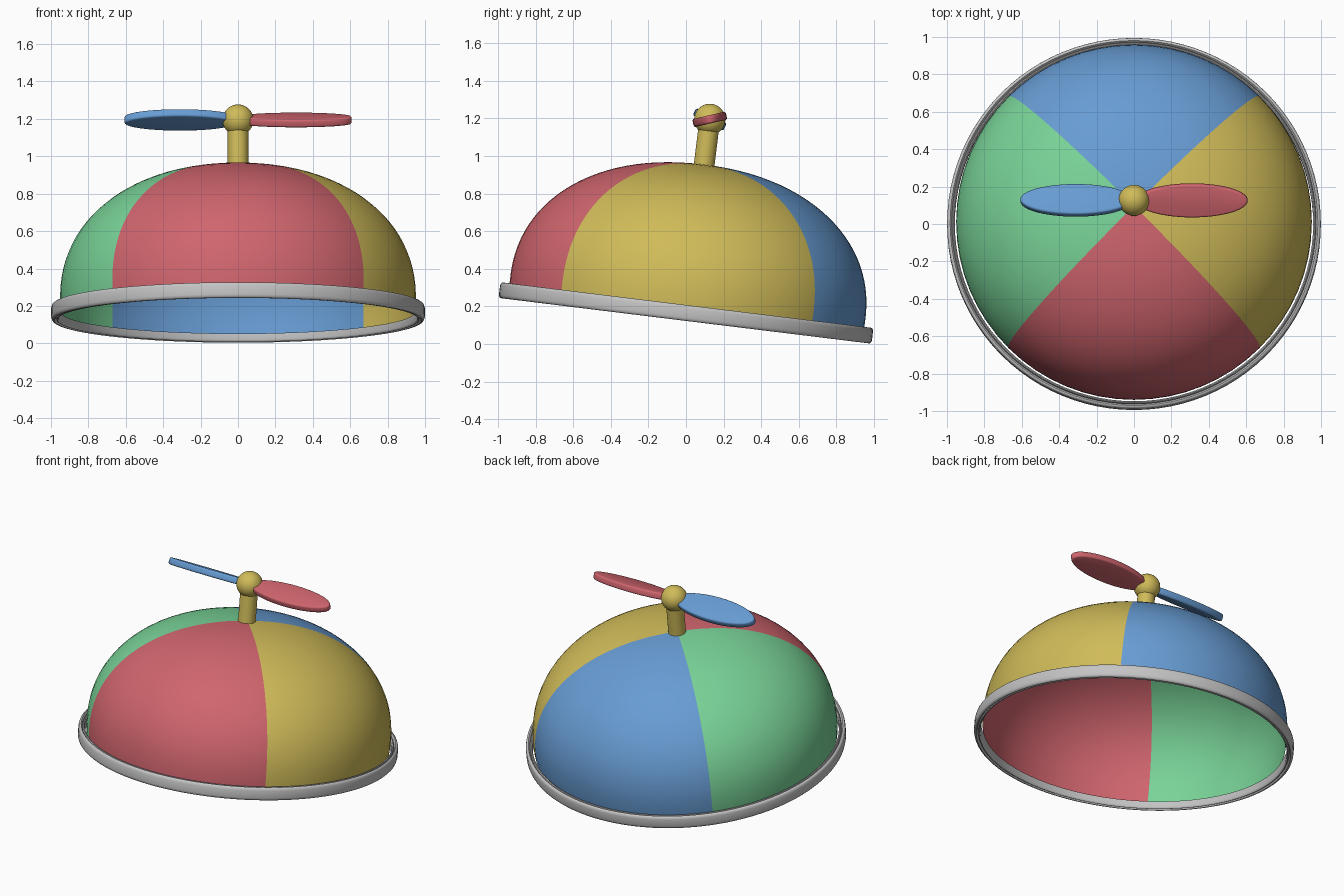
import bpy, bmesh, math
from mathutils import Matrix

cube = bpy.data.objects.get("Cube")
if cube:
    bpy.data.objects.remove(cube, do_unlink=True)


def material(name, rgb):
    m = bpy.data.materials.new(name)
    m.use_nodes = True
    color = (*rgb, 1)
    m.diffuse_color = color
    m.node_tree.nodes["Principled BSDF"].inputs["Base Color"].default_value = color
    return m


RED = material("red", (0.63, 0.13, 0.155))
BLUE = material("blue", (0.135, 0.33, 0.65))
GREEN = material("green", (0.19, 0.65, 0.31))
YELLOW = material("yellow", (0.63, 0.5, 0.1))
GREY = material("grey", (0.55, 0.55, 0.55))

# The whole cap leans back around the centre of its rim
TILT = Matrix.Translation((0, 0, 0.165)) @ Matrix.Rotation(math.radians(-7), 4, "X")
DOME_R, DOME_TOP, BELLY_Z, HUB_Z = 0.951, 0.795, 0.08, 1.037


def finish(name, bm, mats, local=Matrix()):
    bmesh.ops.transform(bm, matrix=TILT @ local, verts=bm.verts)
    mesh = bpy.data.meshes.new(name)
    bm.to_mesh(mesh)
    bm.free()
    for m in mats:
        mesh.materials.append(m)
    ob = bpy.data.objects.new(name, mesh)
    bpy.context.collection.objects.link(ob)
    bpy.ops.object.select_all(action="DESELECT")
    ob.select_set(True)
    bpy.context.view_layer.objects.active = ob
    bpy.ops.object.shade_smooth_by_angle(angle=math.radians(40))


def lathe(profile, closed=False, steps=64):
    """Spin (radius, height) points around z."""
    bm = bmesh.new()
    vs = [bm.verts.new((r, 0, z)) for r, z in profile]
    edges = [bm.edges.new(p) for p in zip(vs, vs[1:])]
    if closed:
        edges.append(bm.edges.new((vs[-1], vs[0])))
    bmesh.ops.spin(bm, geom=vs + edges, cent=(0, 0, 0), axis=(0, 0, 1),
                   angle=math.tau, steps=steps)
    bmesh.ops.remove_doubles(bm, verts=bm.verts, dist=1e-5)
    bmesh.ops.recalc_face_normals(bm, faces=bm.faces)
    return bm


def power(v, p):
    return math.copysign(abs(v) ** p, v)


# Dome: open, full-cheeked shell with four coloured quarters, widest just above the rim
arc = [-0.095 + i / 28 * (math.pi / 2 + 0.095) for i in range(29)]
bm = lathe([(DOME_R * power(math.cos(a), 0.93),
             BELLY_Z + (DOME_TOP - BELLY_Z) * power(math.sin(a), 0.93)) for a in arc])
for f in bm.faces:
    c = f.calc_center_median()
    f.material_index = int((math.atan2(c.y, c.x) + math.pi / 4) % math.tau // (math.pi / 2))
    if f.normal.dot(c) < 0:
        f.normal_flip()
finish("dome", bm, [YELLOW, BLUE, GREEN, RED])

# Rim: tall band with a groove along its top and bottom edges
half = [(0.958, 0.028), (0.960, 0.036), (0.965, 0.040), (0.970, 0.038), (0.974, 0.028),
        (0.978, 0.038), (0.983, 0.042), (0.990, 0.041), (0.996, 0.035), (0.999, 0.024)]
finish("rim", lathe(half + [(r, -z) for r, z in reversed(half)], closed=True, steps=96), [GREY])

# Stem and round hub
bm = bmesh.new()
bmesh.ops.create_cone(bm, cap_ends=True, segments=32, radius1=0.055, radius2=0.055,
                      depth=HUB_Z - DOME_TOP + 0.02)
finish("stem", bm, [YELLOW], Matrix.Translation((0, 0, (HUB_Z + DOME_TOP - 0.02) / 2)))
bm = bmesh.new()
bmesh.ops.create_uvsphere(bm, u_segments=32, v_segments=16, radius=0.083)
finish("hub", bm, [YELLOW], Matrix.Translation((0, 0, HUB_Z)))

# Propeller blades: oval plates with rounded edges, pitched opposite ways
for name, side, mat in (("left_blade", 1, RED), ("right_blade", -1, BLUE)):
    bm = bmesh.new()
    bmesh.ops.create_cone(bm, cap_ends=True, segments=48, radius1=1, radius2=1, depth=0.044)
    bmesh.ops.scale(bm, vec=(0.297, 0.091, 1), verts=bm.verts)
    rims = [e for e in bm.edges if any(len(f.verts) > 4 for f in e.link_faces)]
    bmesh.ops.bevel(bm, geom=rims, offset=0.011, segments=3, profile=0.5, affect="EDGES")
    finish(name, bm, [mat], Matrix.Translation((side * 0.311, 0, HUB_Z))
           @ Matrix.Rotation(math.radians(20 * side), 4, "X"))
